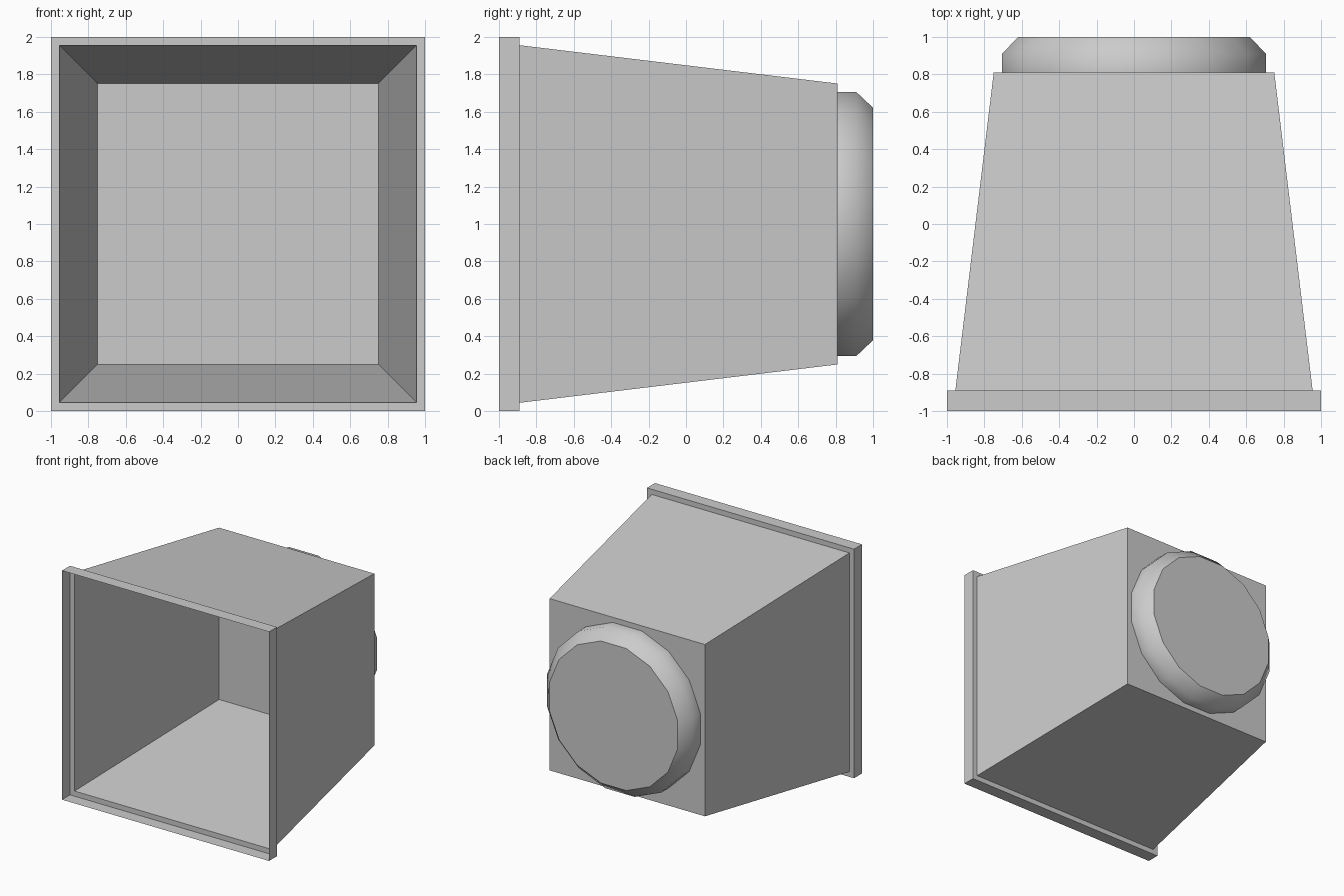
import bpy, bmesh, math

if "Cube" in bpy.data.objects:
    bpy.data.objects.remove(bpy.data.objects["Cube"])

grey = bpy.data.materials.new("light grey")
grey.diffuse_color = (0.6, 0.6, 0.6, 1)
grey.use_nodes = True
grey.node_tree.nodes["Principled BSDF"].inputs["Base Color"].default_value = grey.diffuse_color


def loft(name, sides, sections, close_end=True, smooth=False):
    """Skin of regular rings along y; sections are (flat-to-centre radius, y)."""
    bm = bmesh.new()
    rings = []
    for apothem, y in sections:
        r = apothem / math.cos(math.pi / sides)
        angles = [2 * math.pi * (i + 0.5) / sides for i in range(sides)]
        rings.append([bm.verts.new((r * math.cos(a), y, 1 + r * math.sin(a)))
                      for a in angles])
    for a, b in zip(rings, rings[1:]):
        for i in range(sides):
            j = (i + 1) % sides
            face = bm.faces.new((a[i], b[i], b[j], a[j]))
            face.smooth = smooth
    if close_end:
        end = bm.faces.new(rings[-1][::-1])
        for edge in end.edges:
            edge.smooth = False
    bm.normal_update()
    mesh = bpy.data.meshes.new(name)
    bm.to_mesh(mesh)
    bm.free()
    mesh.materials.append(grey)
    obj = bpy.data.objects.new(name, mesh)
    bpy.context.collection.objects.link(obj)
    return obj


# Open tapered box with a stepped rim, closed at the back
loft("tapered_housing", 4, [(1, -1), (1, -0.89), (0.955, -0.89), (0.75, 0.81)])

# Chamfered round cap on the back wall
loft("round_cap", 16, [(0.705, 0.81), (0.705, 0.91), (0.62, 1)], smooth=True)
